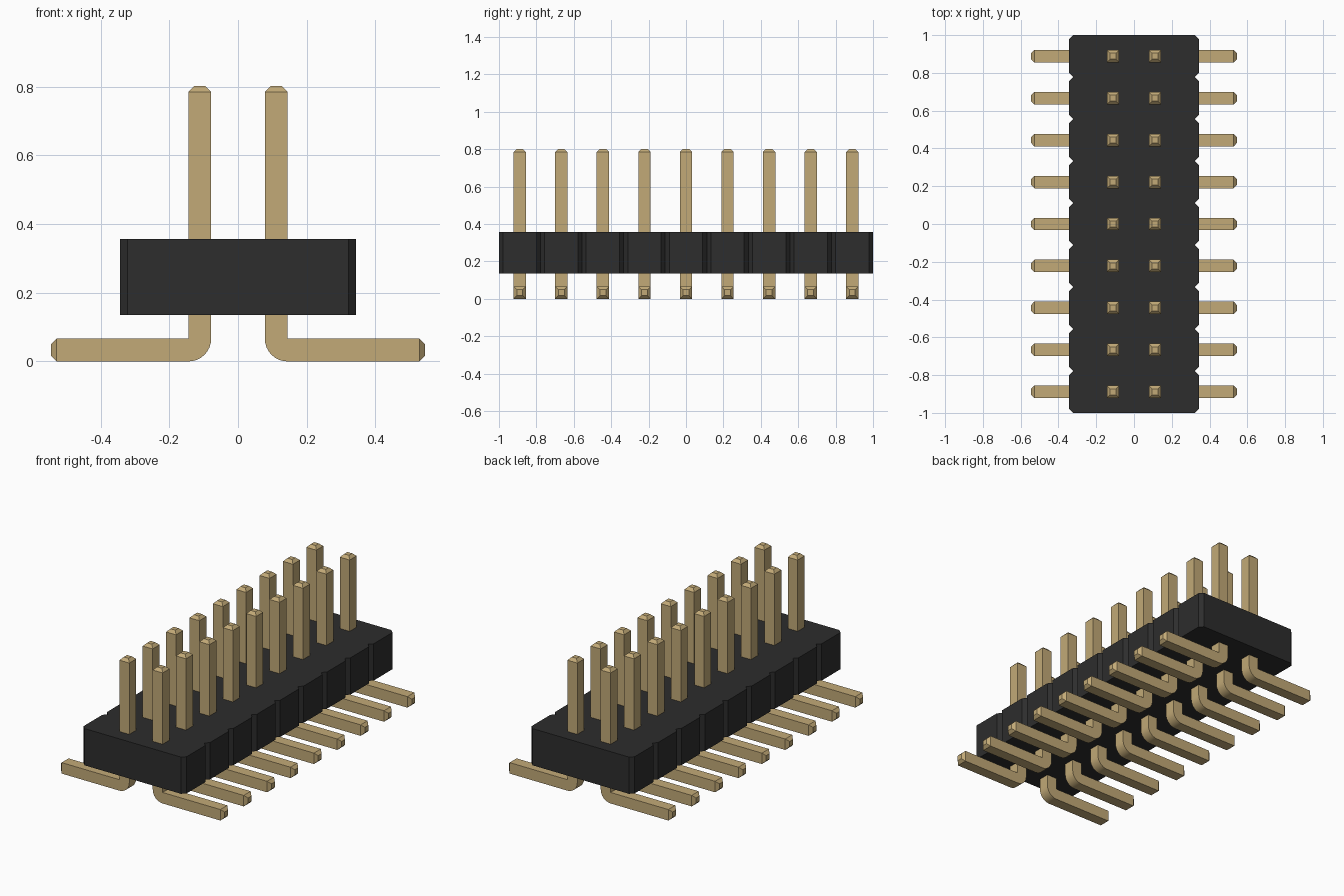
import bpy, bmesh, math
from mathutils import Vector

cube = bpy.data.objects.get("Cube")
if cube:
    bpy.data.objects.remove(cube, do_unlink=True)

ROWS = 9
PITCH = 2 / ROWS
HALF = 0.033            # half the pin thickness
PIN_X = PITCH / 2


def material(name, color):
    mat = bpy.data.materials.new(name)
    mat.use_nodes = True
    mat.diffuse_color = (*color, 1)
    bsdf = next(n for n in mat.node_tree.nodes if n.type == 'BSDF_PRINCIPLED')
    bsdf.inputs["Base Color"].default_value = (*color, 1)
    return mat


def add_object(name, mesh):
    obj = bpy.data.objects.new(name, mesh)
    bpy.context.collection.objects.link(obj)
    return obj


def prism(points, direction):
    """Extrude a closed outline into a solid."""
    bm = bmesh.new()
    face = bm.faces.new([bm.verts.new(p) for p in points])
    ext = bmesh.ops.extrude_face_region(bm, geom=[face])
    moved = [v for v in ext["geom"] if isinstance(v, bmesh.types.BMVert)]
    bmesh.ops.translate(bm, verts=moved, vec=direction)
    bmesh.ops.recalc_face_normals(bm, faces=bm.faces)
    return bm


def to_mesh(bm, name, mat):
    mesh = bpy.data.meshes.new(name)
    bm.to_mesh(mesh)
    bm.free()
    mesh.materials.append(mat)
    return mesh


gold = material("gold plating", (0.54, 0.40, 0.185))
black = material("black plastic", (0.026, 0.026, 0.026))

# Housing: one chamfered cell per row, joined at the notches
SIDE, CHAMFER, BOTTOM, TOP = 0.343, 0.022, 0.135, 0.356
right_edge = []
for i in range(ROWS):
    y0 = -1 + i * PITCH
    if i == 0:
        right_edge.append((SIDE - CHAMFER, y0))
    right_edge += [(SIDE, y0 + CHAMFER), (SIDE, y0 + PITCH - CHAMFER),
                   (SIDE - CHAMFER, y0 + PITCH)]
outline = right_edge + [(-x, y) for x, y in reversed(right_edge)]
bm = prism([(x, y, BOTTOM) for x, y in outline], Vector((0, 0, TOP - BOTTOM)))
add_object("housing", to_mesh(bm, "housing", black))

# Bent pin: upright post, rounded heel and flat foot
POST_TOP, FOOT_END, TIP, BEND = 0.785, 0.528, 0.017, 0.066
inner, outer = PIN_X - HALF, PIN_X + HALF
profile = [(outer, POST_TOP), (inner, POST_TOP)]
for i in range(9):
    a = math.pi + i * math.pi / 16
    profile.append((inner + BEND + BEND * math.cos(a), BEND + BEND * math.sin(a)))
profile += [(FOOT_END, 0), (FOOT_END, 2 * HALF), (outer, 2 * HALF)]
bm = prism([(x, -HALF, z) for x, z in profile], Vector((0, 2 * HALF, 0)))

# Tapered tips on both ends of the pin
ends = [f for f in bm.faces
        if f.calc_center_median().z > POST_TOP - 0.001
        or f.calc_center_median().x > FOOT_END - 0.001]
for face in bmesh.ops.extrude_discrete_faces(bm, faces=ends)["faces"]:
    center, push = face.calc_center_median(), face.normal * TIP
    for v in face.verts:
        v.co = center + (v.co - center) * 0.48 + push
bmesh.ops.recalc_face_normals(bm, faces=bm.faces)
pin_mesh = to_mesh(bm, "pin", gold)

# One mirrored pair of pins per row
for i in range(ROWS):
    pair = add_object(f"pin_pair_{i + 1}", pin_mesh)
    pair.location.y = (i - (ROWS - 1) / 2) * PITCH
    pair.modifiers.new("Mirror", 'MIRROR').use_axis[0] = True
    if i == 0:
        bpy.ops.object.select_all(action='DESELECT')
        pair.select_set(True)
        bpy.context.view_layer.objects.active = pair
        bpy.ops.object.shade_smooth_by_angle(angle=math.radians(25))
